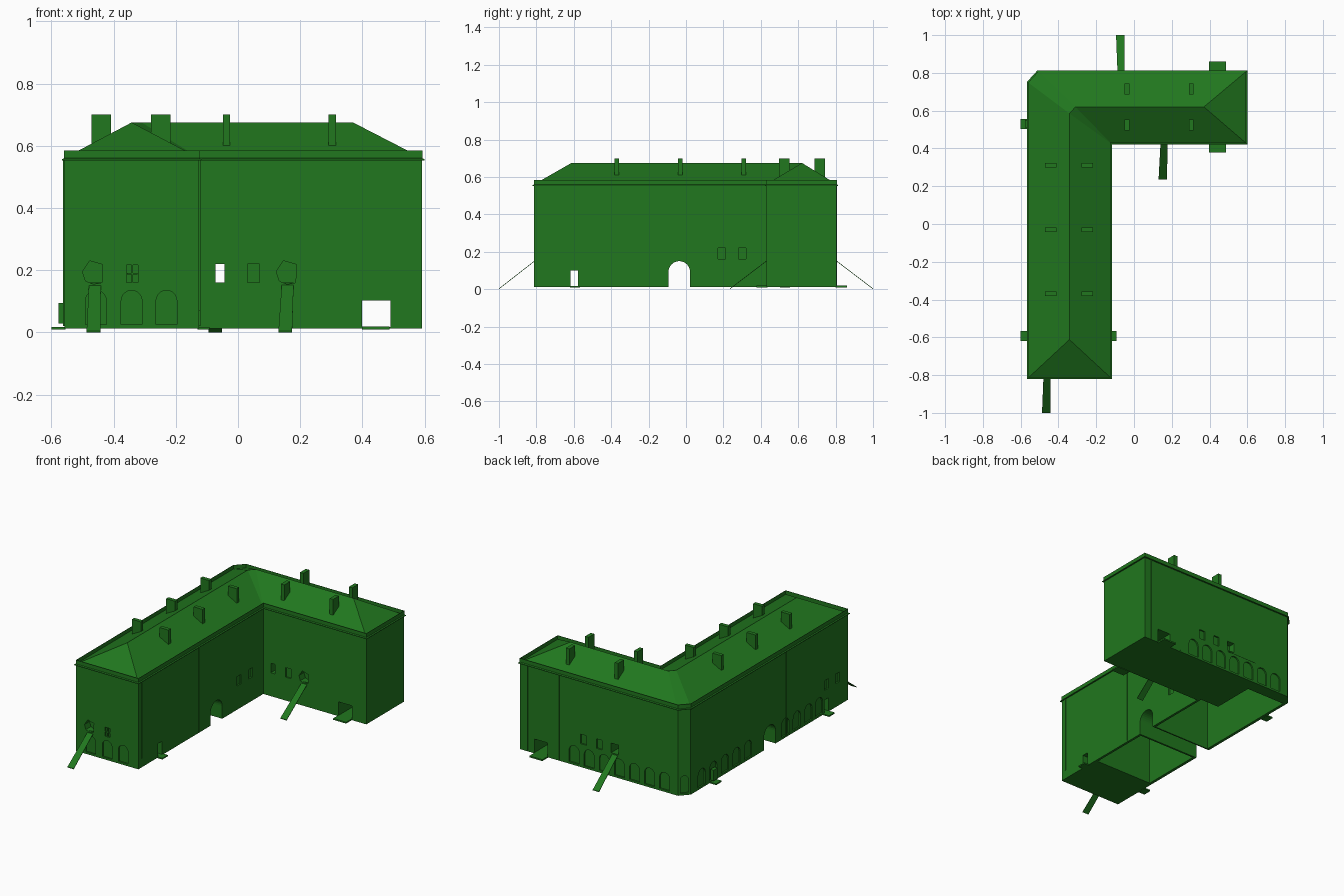
import bpy, bmesh
from math import cos, sin, pi
from mathutils import Vector as V

if "Cube" in bpy.data.objects:
    bpy.data.objects.remove(bpy.data.objects["Cube"])

green = bpy.data.materials.new("green_paint")
green.diffuse_color = (0.015, 0.185, 0.013, 1)
green.use_nodes = True
green.node_tree.nodes["Principled BSDF"].inputs["Base Color"].default_value = green.diffuse_color
UP = V((0, 0, 1))


def make(name, bm):
    bmesh.ops.recalc_face_normals(bm, faces=bm.faces)
    me = bpy.data.meshes.new(name)
    bm.to_mesh(me)
    bm.free()
    me.materials.append(green)
    ob = bpy.data.objects.new(name, me)
    bpy.context.collection.objects.link(ob)
    return ob


def loft(bm, a, b):
    """Closed solid between two matching outlines."""
    va, vb = [bm.verts.new(p) for p in a], [bm.verts.new(p) for p in b]
    n = len(a)
    bm.faces.new(va[::-1])
    bm.faces.new(vb)
    for i in range(n):
        bm.faces.new((va[i], va[(i + 1) % n], vb[(i + 1) % n], vb[i]))


def box(bm, x0, x1, y0, y1, z0, z1):
    p = [(x0, y0), (x1, y0), (x1, y1), (x0, y1)]
    loft(bm, ring(p, z0), ring(p, z1))


def carve(bm, shape, origin, normal, depth):
    """Push a (u, z) shape into a wall, starting just outside it."""
    nrm = V(normal).normalized()
    u = UP.cross(nrm)
    pts = [V(origin) + u * a + UP * z for a, z in shape]
    loft(bm, [p - nrm * depth for p in pts], [p + nrm * 0.02 for p in pts])


def rect(w, z0, z1):
    return [(-w / 2, z0), (w / 2, z0), (w / 2, z1), (-w / 2, z1)]


def arch(w, z0, z1, n=10):
    r = w / 2
    return [(-r, z0), (r, z0)] + [(r * cos(pi * i / n), z1 - r + r * sin(pi * i / n))
                                  for i in range(n + 1)]


HOLE = [(-.025, .165), (0, .155), (.027, .16), (.03, .218), (-.012, .23), (-.035, .195)]
S, N, E, W = (0, -1, 0), (0, 1, 0), (1, 0, 0), (-1, 0, 0)

# L-shaped footprint with a chamfered outer corner, grown by d
def plan(d=0.0):
    return [(-.558 - d, -.812 - d), (-.125 + d, -.812 - d), (-.125 + d, .43 - d), (.592 + d, .43 - d),
            (.592 + d, .805 + d), (-.508 - d * .4, .805 + d), (-.558 - d, .75 + d * .4)]


def ring(p, z):
    return [(x, y, z) for x, y in p]


# main walls
bm = bmesh.new()
loft(bm, ring(plan(), .013), ring(plan(), .556))
walls = make("walls", bm)

# through passages and open undersides
bm = bmesh.new()
carve(bm, arch(.115, -.02, .15, 16), (-.125, -.036, 0), E, .5)
carve(bm, rect(.04, .018, .10), (-.125, -.598, 0), E, .5)
carve(bm, rect(.092, .018, .103), (.445, .43, 0), S, .45)
carve(bm, rect(.03, .16, .22), (-.058, .43, 0), S, .45)
inner = [(-.54, .03), (-.14, .03), (-.14, .45), (-.27, .45), (-.27, .725), (-.54, .725)]
loft(bm, ring(inner, -.02), ring(inner, .5))
box(bm, -.54, -.14, -.5, -.105, -.02, .5)
passages = make("passage_cutter", bm)

# shallow niches: arches, windows and broken openings
bm = bmesh.new()
D = .009
for x in (-.457, -.342, -.23):
    carve(bm, arch(.067, .026, .135), (x, -.812, 0), S, D)
carve(bm, rect(.036, .16, .217), (-.34, -.812, 0), S, D)
carve(bm, HOLE, (-.465, -.812, 0), S, .05)
carve(bm, HOLE, (.158, .43, 0), S, .05)
carve(bm, rect(.038, .16, .22), (.05, .43, 0), S, D)
for y in (.19, .302):
    carve(bm, rect(.04, .162, .22), (-.125, y, 0), E, D)
for i in range(7):
    carve(bm, arch(.07, .026, .135), (.215 - i * .105, .805, 0), N, D)
for x in (.15, .04):
    carve(bm, rect(.04, .16, .22), (x, .805, 0), N, D)
carve(bm, rect(.05, .16, .22), (-.07, .805, 0), N, .04)
for y in (.64, .525, .41, .295, .18, -.19, -.305, -.42, -.525):
    carve(bm, arch(.072, .026, .135), (-.558, y, 0), W, D)
for y in (-.6, -.71):
    carve(bm, rect(.038, .16, .22), (-.558, y, 0), W, D)
carve(bm, arch(.045, .026, .135), (-.533, .7775, 0), (-1, .91, 0), D)
niches = make("niche_cutter", bm)

for cutter in (passages, niches):
    m = walls.modifiers.new("cut", 'BOOLEAN')
    m.operation, m.object, m.solver = 'DIFFERENCE', cutter, 'EXACT'
    cutter.hide_render = True
cut = bpy.data.meshes.new_from_object(walls.evaluated_get(bpy.context.evaluated_depsgraph_get()))
walls.modifiers.clear()
walls.data = cut
for cutter in (passages, niches):
    bpy.data.objects.remove(cutter)

# cornice strip
bm = bmesh.new()
loft(bm, ring(plan(.008), .553), ring(plan(.008), .557))
make("cornice", bm)

# parapet band standing around the roof edge
bm = bmesh.new()
loops = [[bm.verts.new(p) for p in ring(plan(d), z)]
         for d, z in ((.001, .556), (.001, .585), (-.001, .585), (-.001, .556))]
for k in range(4):
    a, b = loops[k], loops[(k + 1) % 4]
    for i in range(7):
        bm.faces.new((a[i], a[(i + 1) % 7], b[(i + 1) % 7], b[i]))
make("parapet", bm)

# hipped roof
bm = bmesh.new()
p = [bm.verts.new(q) for q in ring(plan(.007), .557)]
r = [bm.verts.new((x, y, .675)) for x, y in ((-.342, -.612), (-.342, .585), (-.31, .62), (.37, .62))]
for f in ((p[0], p[1], r[0]), (p[1], p[2], r[1], r[0]), (p[2], r[2], r[1]), (p[2], p[3], r[3], r[2]),
          (p[3], p[4], r[3]), (p[4], p[5], r[2], r[3]), (p[5], p[6], r[1], r[2]),
          (p[6], p[0], r[0], r[1]), p):
    bm.faces.new(f)
make("roof", bm)

# chimneys in rows on both slopes
bm = bmesh.new()
for y in (-.37, -.03, .31):
    for x in (-.44, -.248):
        box(bm, x - .031, x + .031, y - .012, y + .012, .59, .70)
for x in (-.037, .303):
    for y in (.715, .525):
        box(bm, x - .012, x + .012, y - .029, y + .029, .59, .70)
make("chimneys", bm)

# leaning planks under the broken openings
bm = bmesh.new()
for xt, yt, xb, yb in ((-.46, -.80, -.465, -1), (.16, .44, .152, .235), (-.068, .795, -.073, 1)):
    w, v = .022, .019
    top = [(xt - v, yt, .16), (xt + v, yt, .16), (xb + w, yb, .004), (xb - w, yb, .004)]
    loft(bm, [(x, y, z - .004) for x, y, z in top], top)
make("planks", bm)

# door steps and side panel
bm = bmesh.new()
for y0, y1 in ((.80, .86), (.378, .435)):
    box(bm, .398, .488, y0, y1, .01, .019)
for x0, x1, y in ((-.60, -.555, -.593), (-.60, -.555, .53), (-.13, -.092, -.593)):
    box(bm, x0, x1, y - .027, y + .027, .01, .018)
box(bm, -.578, -.555, .51, .55, .028, .095)
make("door_steps", bm)

# drain pipes on the walls
bm = bmesh.new()
for x, y, z0 in ((-.124, -.778, .07), (-.124, -.21, .02), (-.559, -.2, .02), (.54, .805, .02), (.32, .805, .02)):
    box(bm, x - .003, x + .003, y - .003, y + .003, z0, .553)
make("drain_pipes", bm)

# crossed bars in the front window
bm = bmesh.new()
box(bm, -.343, -.337, -.811, -.802, .161, .216)
box(bm, -.357, -.323, -.811, -.802, .186, .191)
make("window_bars", bm)
